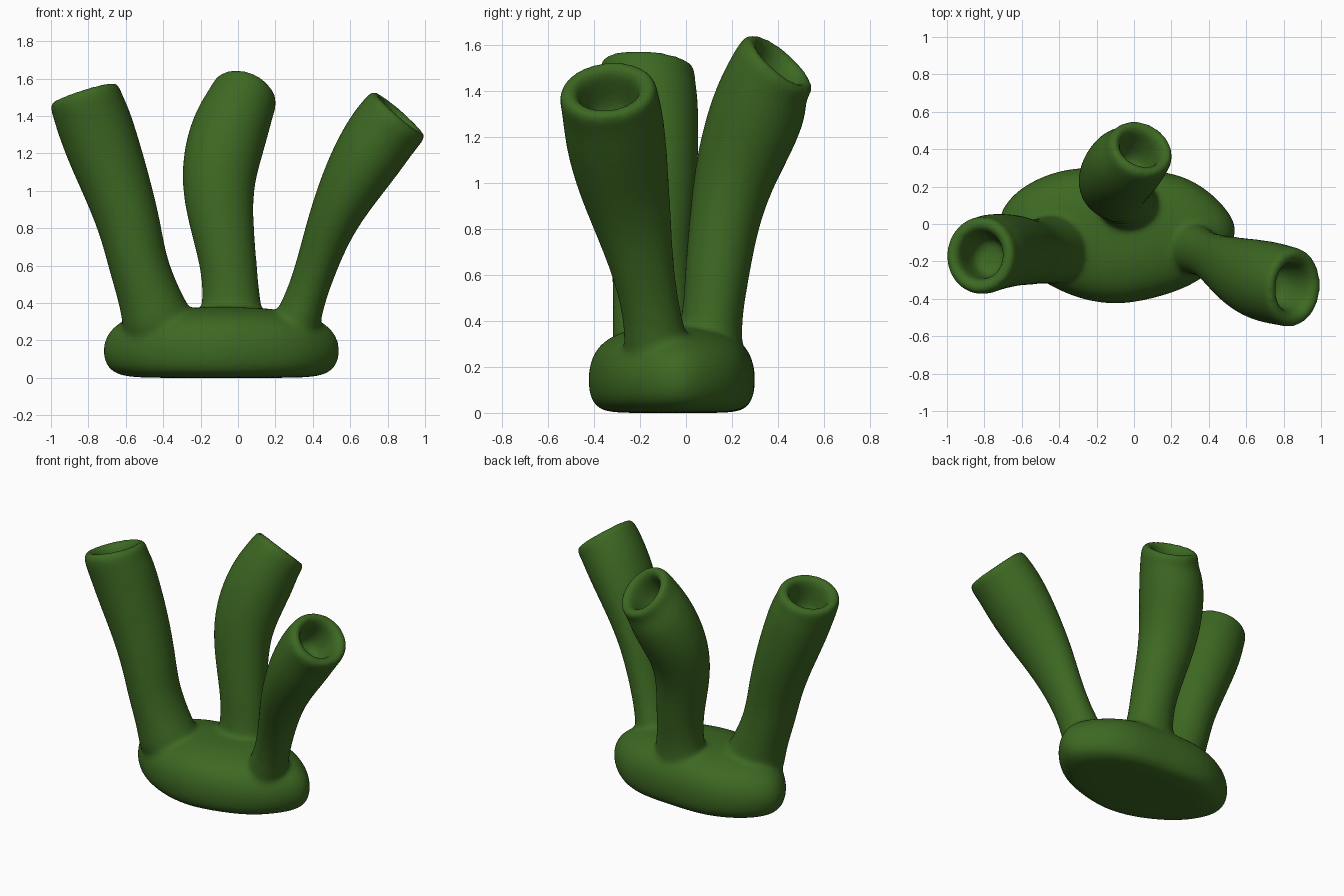
import bpy, bmesh, math
from mathutils import Vector

if "Cube" in bpy.data.objects:
    bpy.data.objects.remove(bpy.data.objects["Cube"])

green = bpy.data.materials.new("moss green")
green.diffuse_color = (0.046, 0.138, 0.016, 1)
green.use_nodes = True
green.node_tree.nodes["Principled BSDF"].inputs["Base Color"].default_value = green.diffuse_color
SEG = 24


def loft(name, rings):
    """Skin a list of closed rings, cap both ends, soften with subdivision."""
    bm = bmesh.new()
    loops = [[bm.verts.new(p) for p in ring] for ring in rings]
    n = len(rings[0])
    for a, b in zip(loops, loops[1:]):
        for i in range(n):
            j = (i + 1) % n
            bm.faces.new((a[i], a[j], b[j], b[i]))
    bm.faces.new(loops[0][::-1])
    bm.faces.new(loops[-1])
    bmesh.ops.recalc_face_normals(bm, faces=bm.faces)
    me = bpy.data.meshes.new(name)
    bm.to_mesh(me)
    bm.free()
    ob = bpy.data.objects.new(name, me)
    bpy.context.collection.objects.link(ob)
    me.materials.append(green)
    ob.modifiers.new("soften", 'SUBSURF').levels = 2
    return ob


def ring(c, axis, rx, ry):
    t = axis.normalized()
    u = Vector((1, 0, 0))
    u = (u - t * u.dot(t)).normalized()
    v = t.cross(u)
    return [c + u * rx * math.cos(a) + v * ry * math.sin(a)
            for a in (2 * math.pi * i / SEG for i in range(SEG))]


def tube(name, path, rim, normal, r):
    """Bent stalk through (x, y, z, rx, ry) points with a hollow tilted mouth."""
    rim, n = Vector(rim), Vector(normal).normalized()
    pts = [Vector(p[:3]) for p in path] + [rim]
    rings = []
    for i, p in enumerate(path):
        axis = pts[i + 1] - pts[max(i - 1, 0)]
        rings.append(ring(pts[i], axis, p[3] * 1.02, p[4] * 1.02))
    # rounded lip, then down into the hole
    for d, s in ((-0.06, 1.03), (-0.02, 1.03), (0.01, 0.97), (0.01, 0.72),
                 (-0.03, 0.62), (-0.12, 0.58), (-0.2, 0.5), (-0.22, 0.3)):
        rings.append(ring(rim + n * d, n, r[0] * s, r[1] * s))
    return loft(name, rings)


# base: rounded slab with an irregular oval outline
outline = [(-.73, .05), (-.63, .18), (-.47, .265), (-.3, .305), (-.05, .295), (.2, .28),
           (.36, .21), (.49, .09), (.555, -.02), (.52, -.12), (.43, -.24), (.3, -.335),
           (.1, -.4), (-.1, -.435), (-.3, -.4), (-.48, -.315), (-.62, -.21), (-.71, -.07)]
cx, cy = -0.09, -0.05
levels = [(.0, .3), (.0, .7), (.012, .87), (.05, .97), (.12, 1.01), (.2, 1.0),
          (.27, .93), (.32, .8), (.355, .6), (.38, .3)]
base = loft("base", [[Vector((cx + (x - cx) * s, cy + (y - cy) * s, z))
                      for x, y in outline] for z, s in levels])

# three stalks
left = tube("left_stalk",
            [(-.40, -.13, .2, .22, .2), (-.455, -.14, .38, .165, .175),
             (-.535, -.15, .6, .155, .17), (-.57, -.15, .78, .163, .175),
             (-.635, -.14, .99, .178, .188), (-.72, -.145, 1.22, .197, .2),
             (-.775, -.155, 1.38, .2, .205)],
            (-.825, -.165, 1.52), (-.3, .08, .95), (.19, .205))
back = tube("back_stalk",
            [(-.03, .09, .2, .2, .17), (-.035, .11, .38, .152, .125),
             (-.045, .132, .58, .147, .138), (-.085, .16, .8, .167, .148),
             (-.11, .2, 1.0, .19, .17), (-.09, .262, 1.18, .207, .198),
             (-.035, .33, 1.36, .205, .208)],
            (.04, .41, 1.525), (.3, .62, .72), (.178, .187))
right = tube("right_stalk",
             [(.28, -.12, .2, .15, .16), (.345, -.14, .38, .105, .122),
              (.42, -.182, .6, .108, .13), (.495, -.23, .82, .128, .168),
              (.59, -.275, 1.01, .16, .2), (.69, -.305, 1.18, .186, .218),
              (.775, -.322, 1.31, .192, .215)],
             (.86, -.34, 1.41), (.65, -.09, .75), (.188, .21))

# fuse everything into one skin with soft creases
parts = [base, left, back, right]
bpy.ops.object.select_all(action='DESELECT')
for ob in parts:
    ob.select_set(True)
bpy.context.view_layer.objects.active = base
bpy.ops.object.convert(target='MESH')
bpy.ops.object.join()
body = bpy.context.view_layer.objects.active
body.name = "tube_coral"
fuse = body.modifiers.new("fuse", 'REMESH')
fuse.mode = 'VOXEL'
fuse.voxel_size = 0.014
fuse.use_smooth_shade = True
blend = body.modifiers.new("blend", 'SMOOTH')
blend.factor = 0.5
blend.iterations = 20
bpy.ops.object.convert(target='MESH')
body = bpy.context.view_layer.objects.active
body.data.materials.clear()
body.data.materials.append(green)
for p in body.data.polygons:
    p.material_index = 0
    p.use_smooth = True
